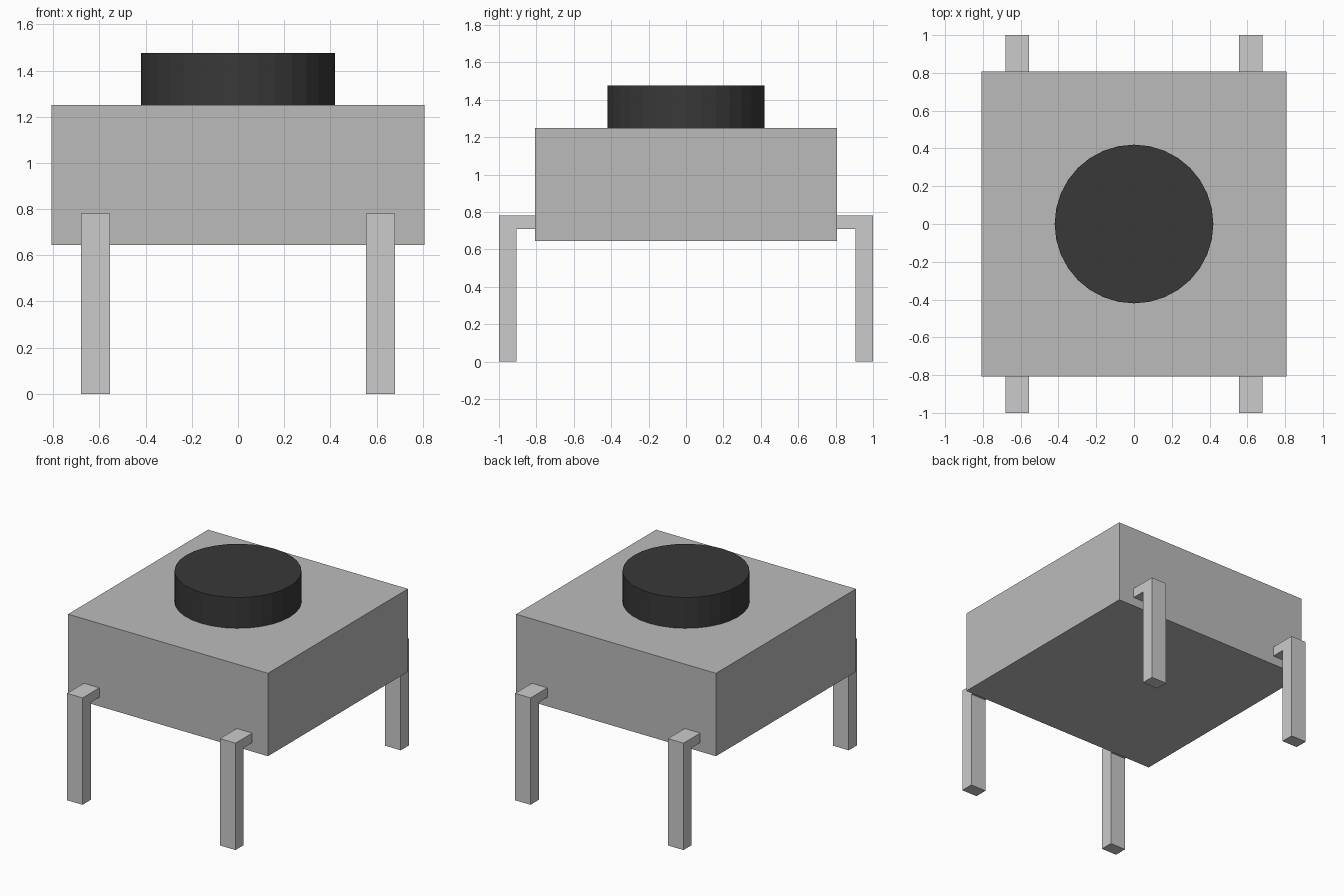
import bpy, bmesh

if "Cube" in bpy.data.objects:
    bpy.data.objects.remove(bpy.data.objects["Cube"])


def material(name, value):
    mat = bpy.data.materials.new(name)
    mat.diffuse_color = (value, value, value, 1)
    mat.use_nodes = True
    mat.node_tree.nodes["Principled BSDF"].inputs["Base Color"].default_value = mat.diffuse_color
    return mat


def add_object(name, bm, mat=None):
    bmesh.ops.recalc_face_normals(bm, faces=bm.faces)
    mesh = bpy.data.meshes.new(name)
    bm.to_mesh(mesh)
    bm.free()
    if mat:
        mesh.materials.append(mat)
    obj = bpy.data.objects.new(name, mesh)
    bpy.context.collection.objects.link(obj)
    return obj


# Square housing
bm = bmesh.new()
bmesh.ops.create_cube(bm, size=1)
bmesh.ops.scale(bm, vec=(1.614, 1.614, 0.605), verts=bm.verts)
bmesh.ops.translate(bm, vec=(0, 0, 0.9475), verts=bm.verts)
add_object("housing", bm, material("dark_grey", 0.5))

# Round push button
bm = bmesh.new()
bmesh.ops.create_cone(bm, cap_ends=True, segments=32,
                      radius1=0.42, radius2=0.42, depth=0.225)
bmesh.ops.translate(bm, vec=(0, 0, 1.3625), verts=bm.verts)
add_object("push_button", bm, material("black", 0.04))

# Bent pins: an L-shaped side profile extruded across x
PIN = [(0.80, 0.78), (1.0, 0.78), (1.0, 0), (0.905, 0), (0.905, 0.71), (0.80, 0.71)]


def pin(name, sx, sy):
    bm = bmesh.new()
    face = bm.faces.new([bm.verts.new((sx * 0.555, sy * y, z)) for y, z in PIN])
    ext = bmesh.ops.extrude_face_region(bm, geom=[face], use_keep_orig=True)
    verts = [g for g in ext["geom"] if isinstance(g, bmesh.types.BMVert)]
    bmesh.ops.translate(bm, vec=(sx * 0.125, 0, 0), verts=verts)
    add_object(name, bm)


for sx, side in ((-1, "left"), (1, "right")):
    for sy, end in ((-1, "front"), (1, "back")):
        pin(f"{end}_{side}_pin", sx, sy)
